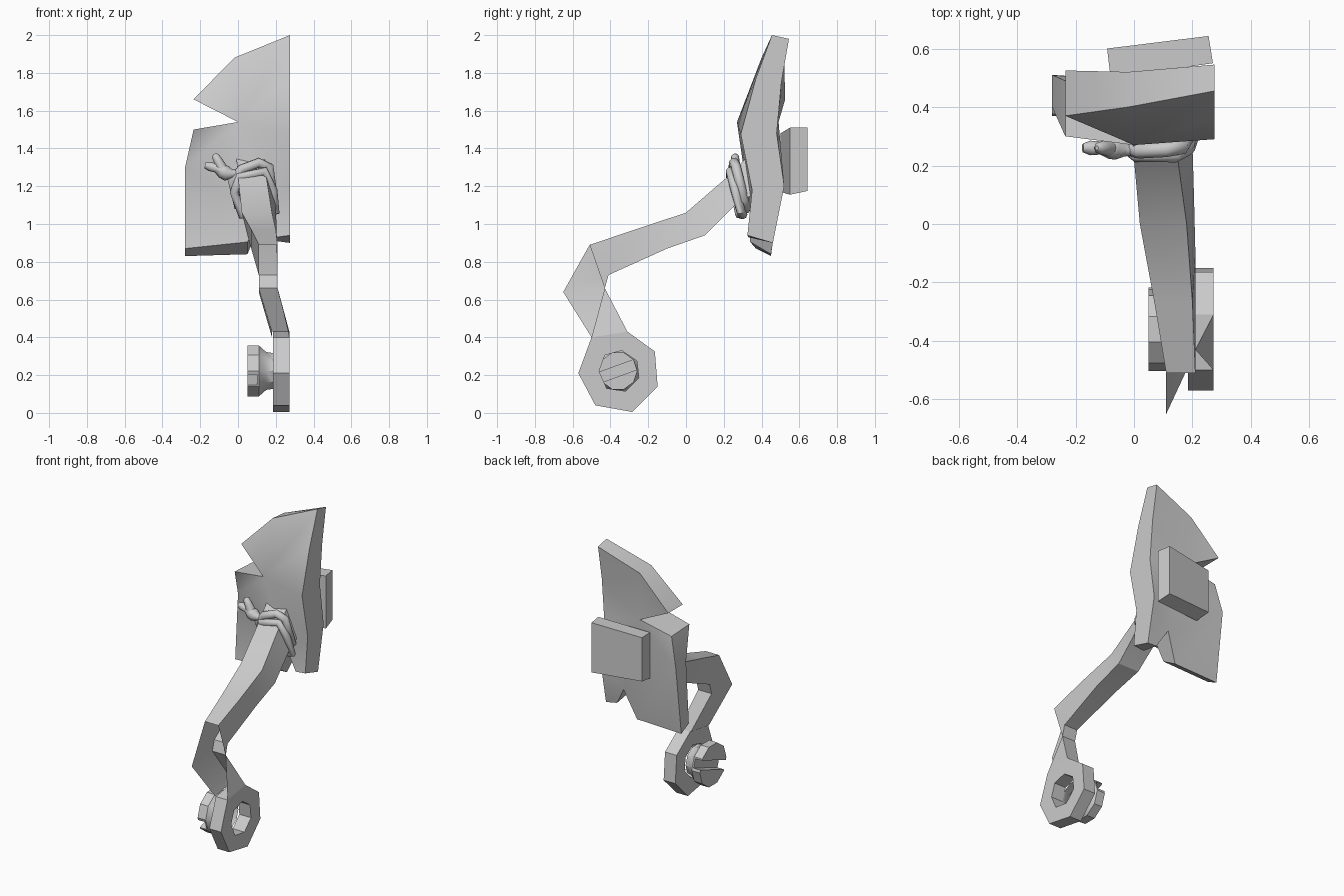
import bpy, bmesh, math
from mathutils import Matrix, Vector

if "Cube" in bpy.data.objects:
    bpy.data.objects.remove(bpy.data.objects["Cube"])


def make(name, verts, faces, angle=20):
    me = bpy.data.meshes.new(name)
    me.from_pydata(verts, [], faces)
    bm = bmesh.new()
    bm.from_mesh(me)
    bmesh.ops.recalc_face_normals(bm, faces=bm.faces)
    bm.to_mesh(me)
    bm.free()
    ob = bpy.data.objects.new(name, me)
    bpy.context.collection.objects.link(ob)
    smooth(ob, angle)
    return ob


def activate(ob):
    bpy.ops.object.select_all(action='DESELECT')
    ob.select_set(True)
    bpy.context.view_layer.objects.active = ob


def smooth(ob, angle):
    activate(ob)
    bpy.ops.object.shade_smooth_by_angle(angle=math.radians(angle))


def bridge(loops, n, closed=False):
    # quads between consecutive vertex rings of n points
    pairs = [(i, i + 1) for i in range(loops - 1)] + ([(loops - 1, 0)] if closed else [])
    return [(a * n + i, a * n + (i + 1) % n, b * n + (i + 1) % n, b * n + i)
            for a, b in pairs for i in range(n)]


# Broken plate: outline as x, front y, front z, back y, back z
rim = [(.275, .455, 2.0, .545, 1.98), (-.02, .40, 1.88, .52, 1.87), (-.235, .37, 1.66, .525, 1.66),
       (0, .27, 1.54, .49, 1.54), (-.235, .30, 1.50, .49, 1.49), (-.28, .40, 1.30, .51, 1.30),
       (-.28, .37, .87, .45, .83), (.05, .34, .905, .45, .84), (.13, .34, 1.05, .48, 1.03),
       (.2, .33, .93, .45, .91), (.275, .325, .94, .46, .90), (.275, .35, 1.18, .52, 1.2),
       (.275, .29, 1.475, .48, 1.48), (.275, .37, 1.77, .505, 1.75)]
n = len(rim)
sheet = [(1, 2, 3), (0, 1, 3, 13), (13, 3, 12), (3, 4, 5), (3, 5, 8), (3, 8, 11), (3, 11, 12),
         (5, 6, 7), (5, 7, 8), (8, 9, 10, 11)]
verts = [(x, yf, zf) for x, yf, zf, yb, zb in rim] + [(x, yb, zb) for x, yf, zf, yb, zb in rim]
faces = sheet + [tuple(i + n for i in reversed(f)) for f in sheet] + bridge(2, n)
make("broken_plate", verts, faces, 35)

# Block on the back of the plate
quad = [(-.08, .50, 1.17, 1.48), (.27, .55, 1.155, 1.51), (.255, .643, 1.175, 1.51), (-.092, .60, 1.19, 1.485)]
verts = [(x, y, a) for x, y, a, b in quad] + [(x, y, b) for x, y, a, b in quad]
make("back_block", verts, [(3, 2, 1, 0), (4, 5, 6, 7)] + bridge(2, 4))

# Bent arm: outer y, z; inner y, z; outer x pair; inner x pair
sections = [(.34, 1.37, .38, 1.17, -.01, .14, .03, .20), (.22, 1.25, .27, 1.11, 0, .15, .03, .20),
            (0, 1.06, .10, .94, .02, .18, .05, .205), (-.27, .97, -.10, .87, .07, .20, .07, .21),
            (-.51, .89, -.41, .73, .11, .21, .11, .21), (-.65, .64, -.43, .66, .11, .21, .11, .21),
            (-.5, .4, -.31, .43, .18, .272, .18, .272)]
verts = []
for oy, oz, iy, iz, ol, orr, il, ir in sections:
    verts += [(ol, oy, oz), (orr, oy, oz), (ir, iy, iz), (il, iy, iz)]
gap = 5 * 4 + 1  # the outer elbow is open on its right side
faces = [f for f in bridge(7, 4) if gap not in f] + [(17, 18, 22), (22, 25, 26)]
make("bent_arm", verts, faces, 25)

# Eye at the end of the arm, seven sided with a seven sided hole
outer = [(-.5, .4), (-.57, .21), (-.48, .04), (-.285, .005), (-.15, .14), (-.165, .325), (-.31, .43)]
inner = [(-.43, .305), (-.46, .22), (-.42, .13), (-.32, .115), (-.25, .185), (-.26, .275), (-.34, .33)]
verts = [(x, y, z) for x, loop in ((.185, outer), (.272, outer), (.272, inner), (.185, inner)) for y, z in loop]
make("pivot_eye", verts, bridge(4, 7, True), 20)

# Slotted bolt through the eye, hollow at its end
centre = Vector((0, -.36, .222))
N = 10
verts = []
for x, r in ((.05, .142), (.11, .142), (.15, .105), (.185, .1)):
    for i in range(N):
        a = 2 * math.pi * i / N
        verts.append((x, centre.y + r * math.cos(a), centre.z + r * math.sin(a)))
bolt = make("slotted_bolt", verts, bridge(4, N) + [tuple(range(N)), tuple(range(3 * N, 4 * N))], 35)
bpy.ops.mesh.primitive_cube_add(size=1)
cutter = bpy.context.object
cutter.name = "slot_cutter"
cutter.hide_render = True
cutter.matrix_world = (Matrix.Translation((.05, centre.y, centre.z)) @ Matrix.Rotation(math.radians(20), 4, 'X')
                       @ Matrix.Diagonal((.1, .5, .06, 1)))
bpy.context.view_layer.update()
cut = bolt.modifiers.new("slot", 'BOOLEAN')
cut.operation = 'DIFFERENCE'
cut.object = cutter
activate(bolt)
bpy.ops.object.modifier_apply(modifier=cut.name)
bpy.data.objects.remove(cutter)
bm = bmesh.new()
bm.from_mesh(bolt.data)
caps = [f for f in bm.faces if all(v.co.x > .184 for v in f.verts)]
bmesh.ops.delete(bm, geom=caps, context='FACES')
bm.to_mesh(bolt.data)
bm.free()


# Rope binding: two coils and a knot with two loose ends
def rope(name, points, radius, cyclic=False):
    cu = bpy.data.curves.new(name, 'CURVE')
    cu.dimensions = '3D'
    cu.bevel_depth = radius
    cu.bevel_resolution = 2
    cu.use_fill_caps = True
    sp = cu.splines.new('POLY')
    sp.points.add(len(points) - 1)
    for p, q in zip(sp.points, points):
        p.co = (*q[:3], 1)
        p.radius = q[3] if len(q) > 3 else 1
    sp.use_cyclic_u = cyclic
    ob = bpy.data.objects.new(name, cu)
    bpy.context.collection.objects.link(ob)
    activate(ob)
    bpy.ops.object.convert(target='MESH')
    smooth(bpy.context.object, 60)


rope("front_coil", [(.02, .285, 1.05), (-.02, .26, 1.17), (.01, .235, 1.25), (.14, .235, 1.28),
                    (.185, .26, 1.18), (.2, .29, 1.07), (.11, .30, 1.05)], .025, True)
rope("rear_coil", [(0, .31, 1.10), (-.03, .265, 1.23), (.02, .25, 1.29), (.11, .255, 1.325),
                   (.165, .265, 1.30), (.19, .305, 1.13), (.11, .315, 1.08)], .027, True)
rope("knot", [(0, .25, 1.27, .6), (-.03, .255, 1.265, 1), (-.06, .26, 1.268, 1.6), (-.085, .26, 1.28, 1.5),
              (-.115, .26, 1.295, .9), (-.15, .26, 1.305, 1), (-.175, .26, 1.31, .6)], .025)
rope("knot_end", [(-.08, .26, 1.28, 1.3), (-.1, .26, 1.325, 1), (-.12, .26, 1.36, .8), (-.127, .26, 1.37, .3)], .025)
